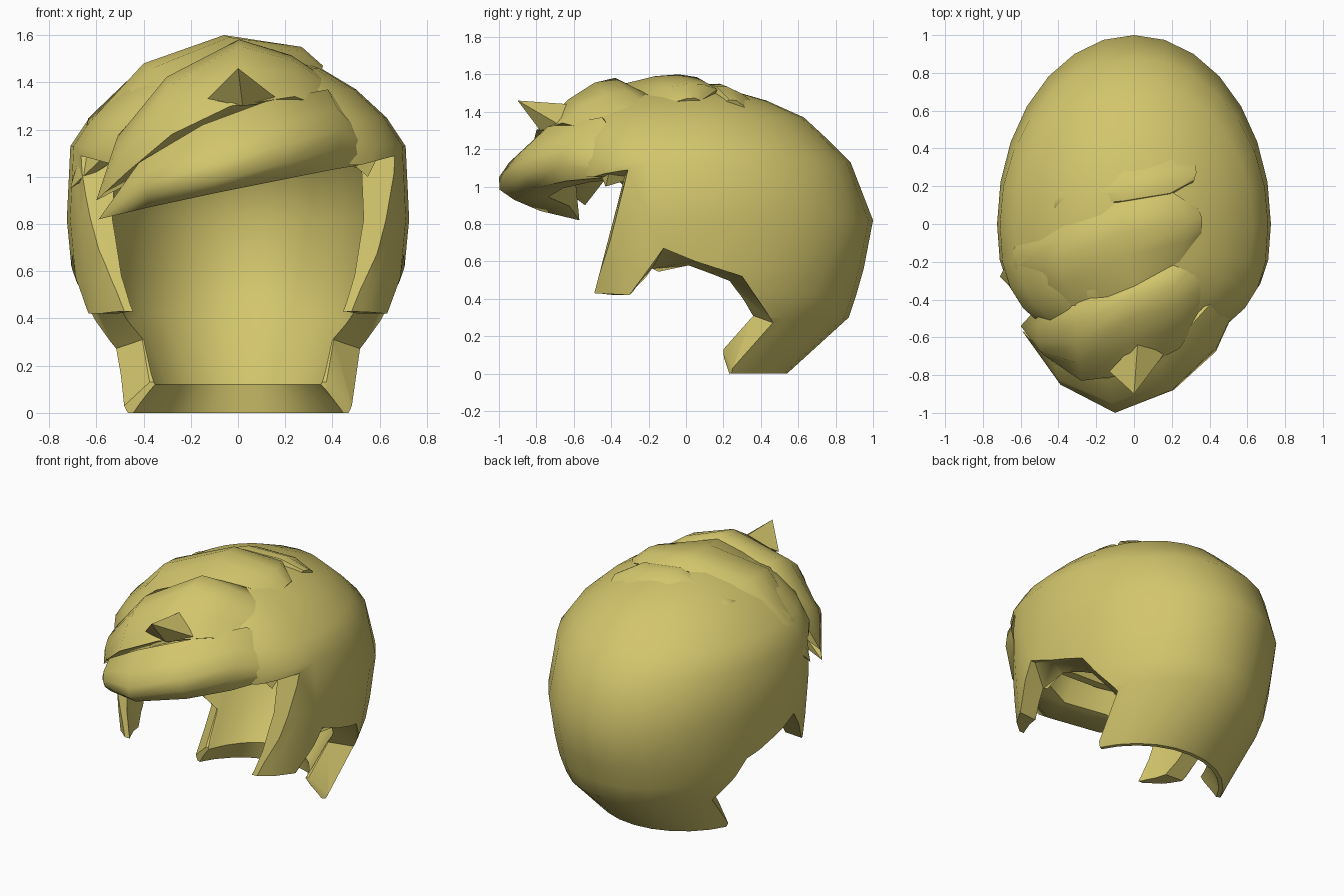
import bpy, bmesh, math
from mathutils import Vector

if "Cube" in bpy.data.objects:
    bpy.data.objects.remove(bpy.data.objects["Cube"])

mat = bpy.data.materials.new("golden_hair")
mat.diffuse_color = (0.65, 0.56, 0.15, 1)
mat.use_nodes = True
mat.node_tree.nodes["Principled BSDF"].inputs["Base Color"].default_value = mat.diffuse_color


def loft(name, loops):
    """Closed solid from a list of loops; a one-point loop makes a tip."""
    bm = bmesh.new()
    rings = [[bm.verts.new(p) for p in loop] for loop in loops]
    for a, b in zip(rings, rings[1:]):
        n = max(len(a), len(b))
        for i in range(n):
            j = (i + 1) % n
            if len(a) == 1:
                bm.faces.new((a[0], b[j], b[i]))
            elif len(b) == 1:
                bm.faces.new((a[i], a[j], b[0]))
            else:
                bm.faces.new((a[i], a[j], b[j], b[i]))
    for end in (rings[0], rings[-1]):
        if len(end) > 2:
            bm.faces.new(end)
    bmesh.ops.recalc_face_normals(bm, faces=bm.faces)
    me = bpy.data.meshes.new(name)
    bm.to_mesh(me)
    bm.free()
    ob = bpy.data.objects.new(name, me)
    bpy.context.collection.objects.link(ob)
    me.materials.append(mat)
    return ob


def smooth(ob, angle):
    bpy.ops.object.select_all(action='DESELECT')
    ob.select_set(True)
    bpy.context.view_layer.objects.active = ob
    bpy.ops.object.shade_smooth_by_angle(angle=math.radians(angle))


def oval(z, half_width, front, back, front_power=2.6, n=28):
    """Horizontal egg ring with separate front and back depth."""
    pts = []
    for i in range(n):
        t = 2 * math.pi * i / n
        c, s = math.cos(t), math.sin(t)
        e = 2 / front_power if s < -1e-6 else 1
        x = math.copysign(abs(c) ** e, c) * half_width
        y = math.copysign(abs(s) ** e, s) * (back if s > 0 else front)
        pts.append((x, y, z))
    return pts


def cut(ob, cutter):
    m = ob.modifiers.new("cut", 'BOOLEAN')
    m.operation, m.object, m.solver = 'DIFFERENCE', cutter, 'EXACT'
    bpy.context.view_layer.objects.active = ob
    bpy.ops.object.modifier_apply(modifier=m.name)
    bpy.data.objects.remove(cutter)


# hair shell: egg-shaped body
shell = loft("hair_shell", [oval(*r) for r in (
    (0.00, .525, .60, .54), (0.30, .635, .60, .87), (0.42, .68, .60, .91),
    (0.56, .70, .60, .95), (0.82, .725, .60, 1.0), (1.13, .71, .64, .88),
    (1.25, .63, .62, .76), (1.37, .50, .54, .63), (1.46, .35, .43, .43),
    (1.52, .18, .25, .22))] + [[(0, 0, 1.54)]])

# head cavity following the shell, with a flared rim at the neck
cut(shell, loft("cavity_cutter", [oval(*r, 3) for r in (
    (-.05, .54, .68, .56), (.00, .50, .68, .515), (.12, .385, .68, .50),
    (.42, .53, .66, .77), (.58, .565, .66, .82), (.82, .575, .66, .86),
    (1.06, .56, .57, .77), (1.22, .45, .46, .58), (1.34, .28, .30, .35))]))

# face opening, ear notches and neck line, slanted through the wall
inner = [(-1.3, 1.05), (-.33, 1.05), (-.49, .43), (-.31, .42), (-.2, .53),
         (0, .57), (.22, .49), (.36, .31), (.2, .13), (.22, -.3), (-1.3, -.3)]
outer = [(-1.3, 1.09), (-.31, 1.09), (-.47, .42), (-.30, .42), (-.12, .67),
         (.05, .60), (.30, .52), (.47, .27), (.25, .03), (.24, -.3), (-1.3, -.3)]
taper = [1, 1, 1, 1, 1, 1, .95, .78, .72, .72, 1]
cut(shell, loft("opening_cutter", [
    [(x * k, y, z) for (y, z), k in zip(prof, taper)] for x, prof in
    ((-.9, outer), (-.67, outer), (-.52, inner), (.52, inner), (.67, outer), (.9, outer))]))
smooth(shell, 35)


def lock(name, sections, tip, depth=.87):
    """Swept lock: each section is upper edge, ridge, lower edge."""
    centre = Vector((0, 0, 1.0))
    loops = []
    for s in sections:
        u, r, l = (Vector(p) for p in s)
        mid = (u + l) / 2
        bulge = (r - mid) * .28
        a, b = (u + r) / 2 + bulge, (r + l) / 2 + bulge
        loops.append([u, a, r, b, l] + [centre + (p - centre) * depth for p in (l, u)])
    smooth(loft(name, loops + [[tip]]), 50)


# front fringe
lock("front_fringe", [
    ((.50, -.33, 1.22), (.56, -.39, 1.12), (.52, -.42, 1.05)),
    ((.38, -.45, 1.37), (.44, -.65, 1.20), (.40, -.64, 1.03)),
    ((.12, -.74, 1.32), (.20, -.88, 1.14), (.20, -.82, .99)),
    ((-.15, -.82, 1.22), (-.10, -1.0, 1.05), (-.10, -.92, .93)),
    ((-.42, -.74, 1.06), (-.39, -.85, .97), (-.38, -.78, .87))],
    (-.59, -.57, .82), .8)

# second lock over the forehead
lock("upper_fringe", [
    ((.37, -.14, 1.40), (.42, -.28, 1.37), (.40, -.42, 1.28)),
    ((.20, -.22, 1.50), (.24, -.43, 1.49), (.24, -.66, 1.34)),
    ((0, -.30, 1.53), (0, -.49, 1.555), (-.03, -.80, 1.30)),
    ((-.30, -.42, 1.42), (-.30, -.64, 1.38), (-.28, -.83, 1.18)),
    ((-.50, -.43, 1.19), (-.51, -.62, 1.13), (-.47, -.70, 1.02))],
    (-.60, -.54, .90), .8)

# crown lock sweeping to the left side
lock("crown_lock", [
    ((.34, .08, 1.46), (.36, 0, 1.47), (.34, -.12, 1.42)),
    ((.20, .17, 1.52), (.27, 0, 1.55), (.24, -.20, 1.49)),
    ((-.06, .12, 1.54), (-.06, -.04, 1.60), (0, -.33, 1.55)),
    ((-.35, .03, 1.44), (-.40, -.20, 1.48), (-.30, -.45, 1.40)),
    ((-.60, -.06, 1.24), (-.63, -.22, 1.23), (-.52, -.46, 1.13))],
    (-.71, -.28, .95))

# low back lock
lock("back_lock", [
    ((.31, .34, 1.38), (.33, .27, 1.46), (.29, .19, 1.44)),
    ((.20, .42, 1.40), (.20, .22, 1.535), (.18, .14, 1.48)),
    ((-.05, .38, 1.43), (-.05, .18, 1.55), (-.05, .10, 1.50)),
    ((-.38, .30, 1.34), (-.40, .14, 1.43), (-.45, .05, 1.35))],
    (-.60, .08, 1.22))

# stray spike between the fringe locks
smooth(loft("stray_spike", [
    [(.18, -.66, 1.32), (.02, -.62, 1.44), (-.13, -.78, 1.33), (.02, -.78, 1.30)],
    [(0, -.90, 1.46)]]), 20)

# small nub at the fringe root
smooth(loft("fringe_root", [
    [(.46, -.34, 1.18), (.50, -.45, 1.13), (.49, -.45, 1.05), (.46, -.34, 1.05)],
    [(.57, -.31, 1.12), (.59, -.41, 1.08), (.55, -.43, 1.00), (.53, -.33, 1.03)]]), 20)
